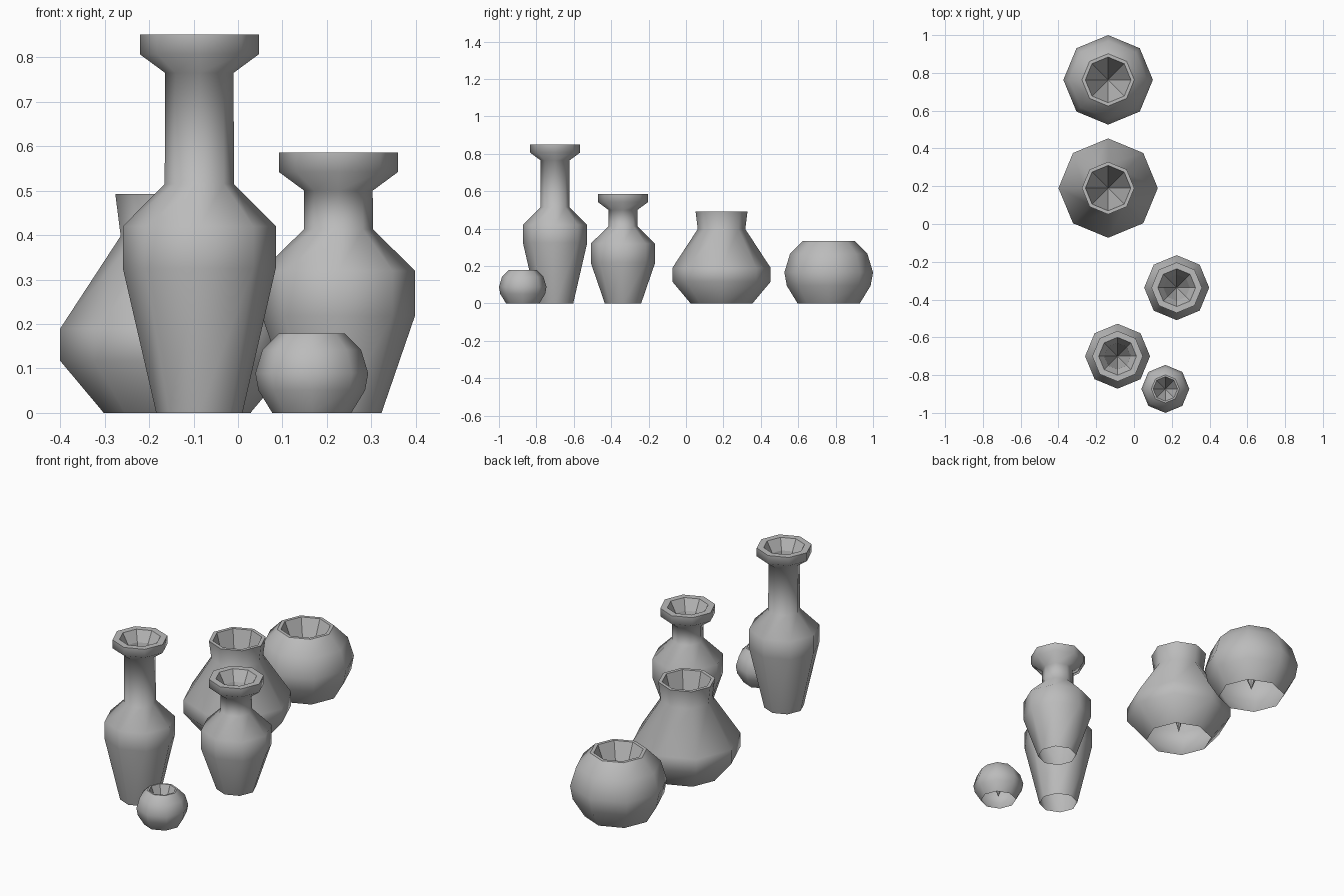
import bpy, bmesh
from math import cos, sin, pi

cube = bpy.data.objects.get("Cube")
if cube:
    bpy.data.objects.remove(cube, do_unlink=True)

SIDES = 8

clay = bpy.data.materials.new("grey_clay")
clay.use_nodes = True
colour = (0.5, 0.5, 0.5, 1)
clay.diffuse_color = colour
clay.node_tree.nodes["Principled BSDF"].inputs["Base Color"].default_value = colour


def vessel(name, x, y, outer, inner, apex):
    """Lathe an open-bottomed pot: smooth outer wall, flat rim and flat hollow ending in a point."""
    bm = bmesh.new()
    rings = [[bm.verts.new((r * cos(2 * pi * i / SIDES), r * sin(2 * pi * i / SIDES), z))
              for i in range(SIDES)] for r, z in outer + inner]
    for k, (low, high) in enumerate(zip(rings, rings[1:])):
        for i in range(SIDES):
            j = (i + 1) % SIDES
            face = bm.faces.new((low[i], low[j], high[j], high[i]))
            face.smooth = k < len(outer) - 1
    # hollow narrows to a single point
    tip = bm.verts.new((0, 0, apex))
    for i in range(SIDES):
        bm.faces.new((rings[-1][i], rings[-1][(i + 1) % SIDES], tip))
    mesh = bpy.data.meshes.new(name)
    bm.to_mesh(mesh)
    bm.free()
    mesh.materials.append(clay)
    obj = bpy.data.objects.new(name, mesh)
    obj.location = (x, y, 0)
    bpy.context.collection.objects.link(obj)
    return obj


def bottle(name, x, y, belly, shoulder, neck_base, neck_top):
    """Bottle with a flared lip; the heights set its proportions."""
    lip, top = neck_top + 0.042, neck_top + 0.086
    outer = [(0.097, 0), (0.172, belly), (0.172, shoulder), (0.078, neck_base),
             (0.077, neck_top), (0.134, lip), (0.134, top)]
    inner = [(0.1, top), (0.07, neck_top + 0.03)]
    vessel(name, x, y, outer, inner, neck_base - 0.1)


def bowl(name, x, y, size):
    """Rounded bowl, scaled from its widest radius."""
    profile = [(0.7, 0), (0.945, 0.4), (1, 0.7), (0.873, 1.12), (0.585, 1.41)]
    outer = [(r * size, z * size) for r, z in profile]
    vessel(name, x, y, outer, [(0.51 * size, 1.41 * size)], 0.15 * size)


# Bottles
bottle("tall_bottle", -0.087, -0.70, 0.325, 0.42, 0.515, 0.765)
bottle("short_bottle", 0.226, -0.337, 0.218, 0.32, 0.413, 0.50)

# Wide pot with a flared neck
vessel("wide_pot", -0.137, 0.19,
       [(0.165, 0), (0.263, 0.117), (0.263, 0.19), (0.127, 0.398), (0.139, 0.492)],
       [(0.12, 0.492)], 0.04)

# Bowls
bowl("large_bowl", -0.137, 0.763, 0.237)
bowl("small_bowl", 0.166, -0.873, 0.127)
